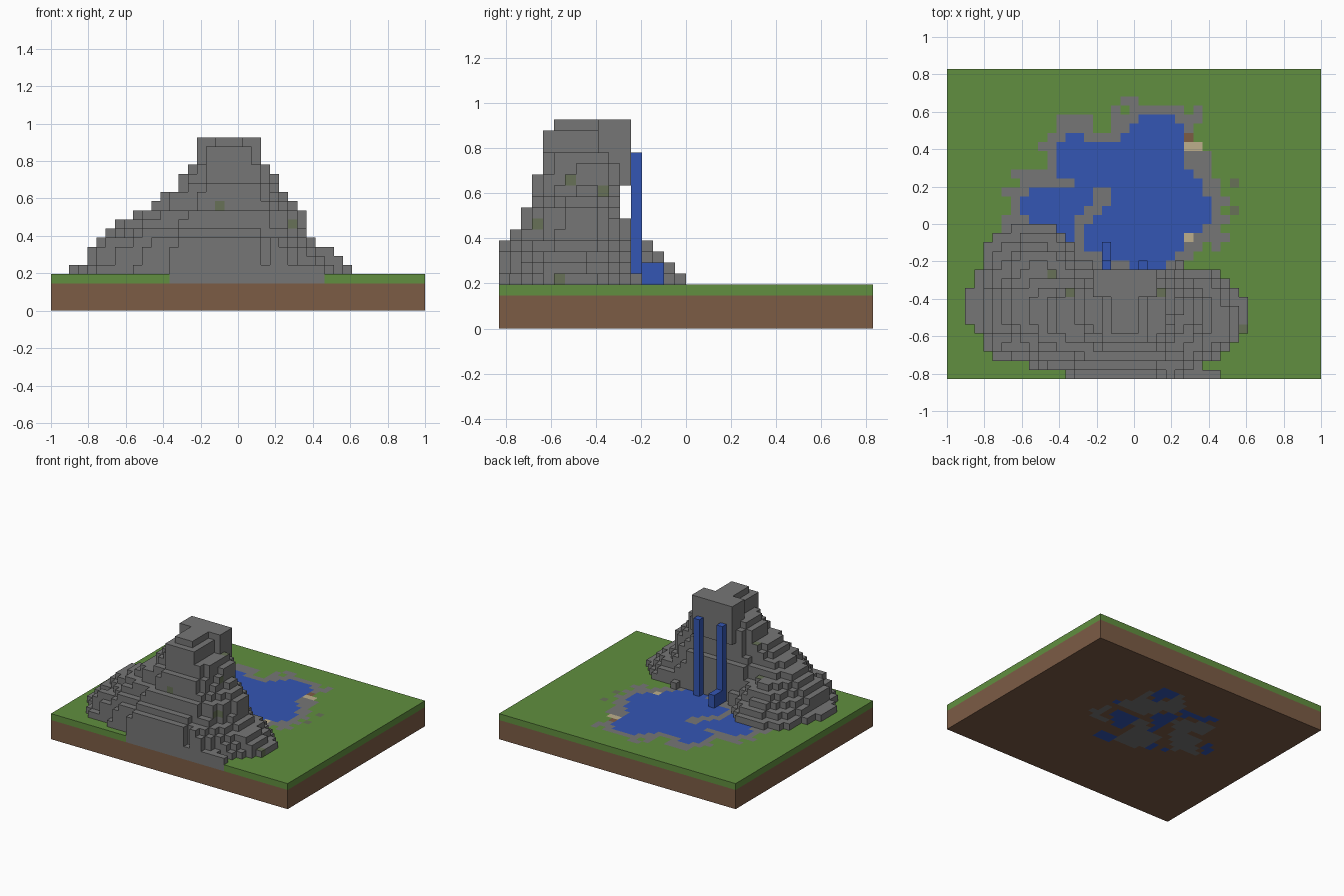
import bpy
from mathutils import Vector, noise

cube = bpy.data.objects.get("Cube")
if cube:
    bpy.data.objects.remove(cube, do_unlink=True)

COLUMNS, ROWS, GROUND = 41, 34, 4
UNIT = 2 / COLUMNS

# Flat colours
PALETTE = {
    "stone": (0.18, 0.18, 0.18),
    "grass": (0.119, 0.275, 0.05),
    "dirt": (0.202, 0.107, 0.06),
    "water": (0.034, 0.093, 0.456),
    "sand": (0.515, 0.43, 0.262),
    "mossy_stone": (0.135, 0.165, 0.095),
}
MATERIALS = {}
for label, rgb in PALETTE.items():
    mat = bpy.data.materials.new(label)
    mat.use_nodes = True
    mat.diffuse_color = (*rgb, 1)
    mat.node_tree.nodes["Principled BSDF"].inputs["Base Color"].default_value = (*rgb, 1)
    MATERIALS[label] = mat
SLOTS = list(PALETTE)

# Every block: (column, row, level) -> (part, colour)
blocks = {}


def fill(part, colour, xs, ys, zs):
    for x in range(*xs):
        for y in range(*ys):
            for z in range(*zs):
                blocks[x, y, z] = (part, colour)


def rough(x, y, scale=0.7):
    return noise.noise(Vector((x * scale + 0.37, y * scale + 0.61, 0.5)))


def in_lobe(x, y, left, right, front, back, cx, cy):
    """Rounded footprint with its own reach on each side of a centre."""
    dx, dy = x + 0.5 - cx, y + 0.5 - cy
    u = dx / (right - cx if dx > 0 else left - cx)
    v = dy / (back - cy if dy > 0 else front - cy)
    if max(u, v) > 1:
        return False
    return u ** 2.3 + v ** 2.3 <= 1.0 + 0.22 * rough(x // 2, y // 2)


# Earth slab and grass layer
fill("earth_slab", "dirt", (0, COLUMNS), (0, ROWS), (0, GROUND - 1))
fill("grass_layer", "grass", (0, COLUMNS), (0, ROWS), (GROUND - 1, GROUND))

# Mountain: reach of each level, from the bottom up
LEFT = [2, 4, 4, 5, 6, 7, 9, 11, 12, 14, 14, 15]
RIGHT = [33, 32, 31, 29, 28, 28, 28, 27, 26, 25, 25, 24]
FRONT = [0, 0, 0, 0, 1, 2, 2, 3, 3, 3, 4, 4]
BACK = [13, 13, 12, 12, 12, 12, 11, 11, 11, 12, 12, 12]
for i, (left, right, front, back) in enumerate(zip(LEFT, RIGHT, FRONT, BACK)):
    z = GROUND + i
    for x in range(COLUMNS):
        for y in range(ROWS):
            body = in_lobe(x, y, left, right, front, back, 20, 8)
            spur = i < 5 and in_lobe(x, y, 3 + i, 15 - i // 2, 4, 17 - i, 10, 8)
            recess = 15 < x < 25 and y > 11
            if (body or spur) and not recess:
                blocks[x, y, z] = ("mountain", "stone")

# Cliff tower with its overhanging brow
fill("mountain", "stone", (16, 23), (7, 12), (GROUND, 10))
fill("mountain", "stone", (16, 23), (7, 11), (10, 13))
fill("mountain", "stone", (16, 23), (9, 12), (13, 19))
fill("mountain", "stone", (17, 22), (4, 9), (14, 18))
fill("mountain", "stone", (18, 21), (5, 9), (18, 19))

# Stone roots of the mountain in the grass layer
for x, y, z in list(blocks):
    if z == GROUND and blocks[x, y, z][0] == "mountain":
        blocks[x, y, z - 1] = ("mountain", "stone")
fill("mountain", "stone", (15, 30), (0, 1), (GROUND - 1, GROUND + 1))

# Pond: water spans of each row, from the mountain to the back
SPANS = [
    [(20, 24)], [(17, 25)], [(15, 26)], [(13, 14), (15, 27)],
    [(12, 14), (15, 28)], [(9, 14), (16, 29)], [(8, 15), (17, 29)],
    [(8, 16), (18, 29)], [(9, 16), (18, 28)], [(14, 28)], [(12, 27)],
    [(12, 26)], [(12, 26)], [(12, 26)], [(13, 15), (19, 26)],
    [(20, 26)], [(21, 25)],
]
pond = {(x, 12 + i) for i, row in enumerate(SPANS)
        for start, end in row for x in range(start, end)}
SHORE = GROUND - 1
for x in range(COLUMNS):
    for y in range(11, ROWS):
        if (x, y) in pond:
            blocks[x, y, SHORE] = ("pond_water", "water")
            continue
        gap = min((x - px) ** 2 + (y - py) ** 2 for px, py in pond)
        if gap <= 2 or gap <= 8 and rough(x, y) > 0.08:
            blocks[x, y, SHORE] = ("pond_shore", "stone")

# Sand, earth and moss patches on the shore
fill("pond_shore", "sand", (26, 28), (25, 26), (SHORE, GROUND))
fill("pond_shore", "sand", (26, 27), (15, 16), (SHORE, GROUND))
fill("pond_shore", "dirt", (26, 27), (26, 27), (SHORE, GROUND))
for y in (18, 21):
    fill("pond_shore", "mossy_stone", (31, 32), (y, y + 1), (SHORE, GROUND))

# Pond bed reaching the underside in ragged patches
for x, y in pond:
    value = rough(x, y, 0.29)
    if value > 0.12:
        blocks[x, y, 0] = ("pond_bed", "water")
    elif value < -0.05:
        blocks[x, y, 0] = ("pond_bed", "stone")

# Twin waterfalls, one with a splash step
for x in (17, 21):
    fill("waterfalls", "water", (x, x + 1), (12, 13), (GROUND, 16))
fill("waterfalls", "water", (17, 18), (13, 15), (GROUND, 6))

# Moss on single block faces, by facing direction
MOSS_TOP = {(11, 11), (13, 9), (23, 9), (32, 5)}
MOSS_FRONT = {(18, 11), (26, 9)}
MOSS_SIDE = {(6, 13), (9, 12), (3, 9), (5, 4)}


def face_colour(cell, axis, sign, colour):
    x, y, z = cell
    mossy = (axis == 2 and sign > 0 and (x, y) in MOSS_TOP
             or axis == 1 and sign < 0 and (x, z) in MOSS_FRONT
             or axis == 0 and sign > 0 and (y, z) in MOSS_SIDE)
    return "mossy_stone" if mossy and colour == "stone" and z >= GROUND else colour


def block_faces(cell):
    """Yield the exposed sides of a block as axis, sign and four corners."""
    for axis in range(3):
        for sign in (-1, 1):
            beside = list(cell)
            beside[axis] += sign
            if tuple(beside) in blocks:
                continue
            a, b = (axis + 1) % 3, (axis + 2) % 3
            quad = []
            for da, db in ((0, 0), (1, 0), (1, 1), (0, 1)):
                corner = list(cell)
                corner[axis] += sign > 0
                corner[a] += da
                corner[b] += db
                quad.append(tuple(corner))
            yield axis, sign, quad if sign > 0 else quad[::-1]


# One object per part, made of its exposed block sides
for part in sorted({entry[0] for entry in blocks.values()}):
    index, faces, slots = {}, [], []
    for cell, (owner, colour) in blocks.items():
        if owner != part:
            continue
        for axis, sign, quad in block_faces(cell):
            faces.append([index.setdefault(c, len(index)) for c in quad])
            slots.append(SLOTS.index(face_colour(cell, axis, sign, colour)))
    points = [((x - COLUMNS / 2) * UNIT, (y - ROWS / 2) * UNIT, z * UNIT)
              for x, y, z in index]
    mesh = bpy.data.meshes.new(part)
    mesh.from_pydata(points, [], faces)
    for label in SLOTS:
        mesh.materials.append(MATERIALS[label])
    mesh.polygons.foreach_set("material_index", slots)
    mesh.update()
    bpy.context.collection.objects.link(bpy.data.objects.new(part, mesh))
